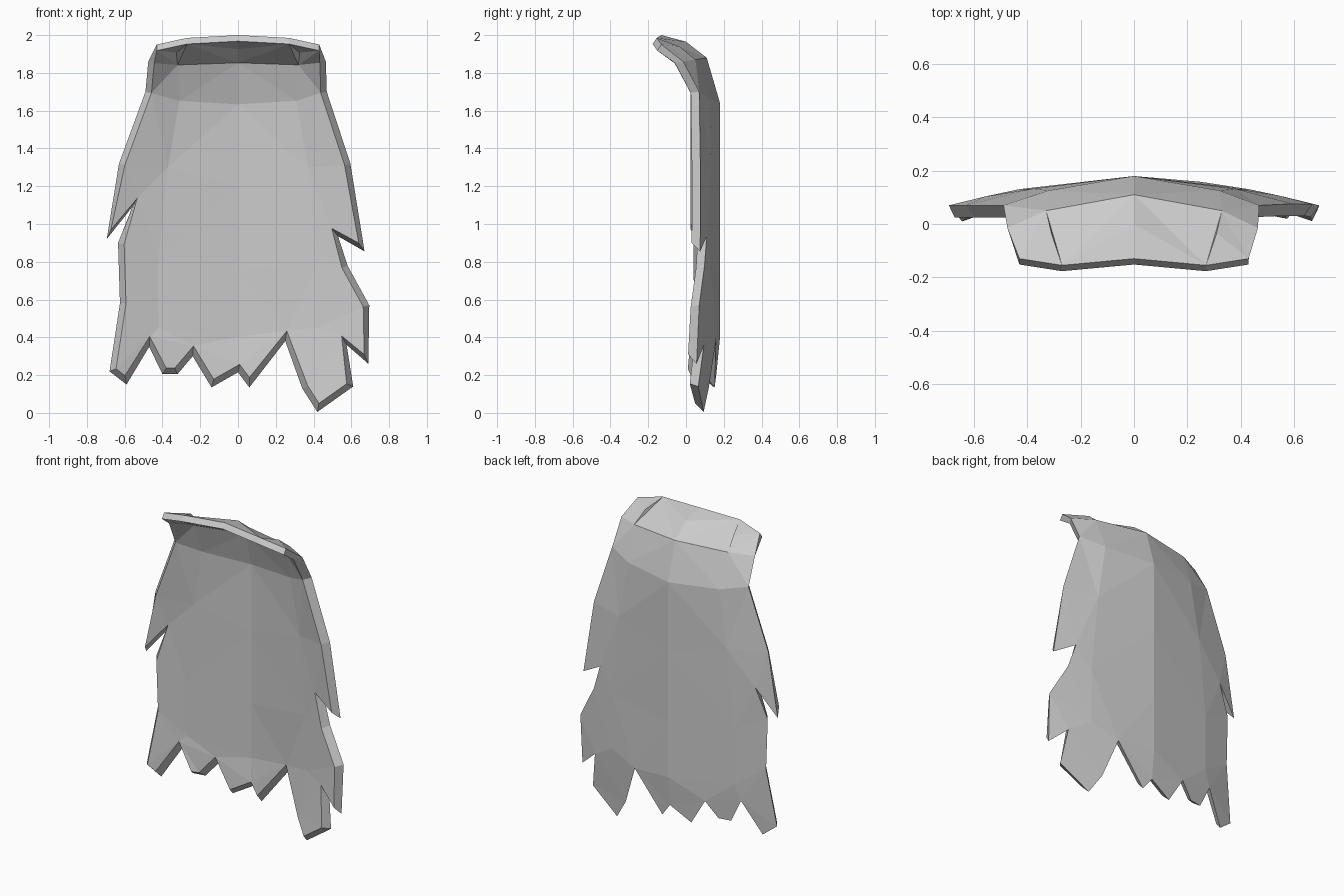
import bpy, bmesh
from mathutils import Vector
from mathutils.geometry import delaunay_2d_cdt

if "Cube" in bpy.data.objects:
    bpy.data.objects.remove(bpy.data.objects["Cube"])

THICK, INSET = 0.045, 0.032

# Ragged cloth silhouette (x, z), clockwise from the top left corner
outline = [(-.43, 1.95), (-.27, 1.985), (0, 2.0), (.27, 1.985), (.43, 1.95),
           (.465, 1.86), (.47, 1.70), (.595, 1.32), (.67, .855), (.53, .935),
           (.58, .78), (.695, .57), (.69, .26), (.575, .36), (.61, .14),
           (.42, .005), (.34, .13), (.25, .38), (.06, .135), (0, .215),
           (-.14, .135), (-.24, .30), (-.32, .205), (-.40, .205), (-.47, .35),
           (-.59, .15), (-.68, .22), (-.625, .58), (-.635, .90), (-.56, 1.09),
           (-.695, .92), (-.63, 1.32), (-.49, 1.70), (-.475, 1.86)]

# Inner points: centre ridge, collar folds and soft creases
ridge = [(0, 1.965), (0, 1.88), (0, 1.64), (0, 1.2), (0, .75), (0, .4)]
sides = [(s * x, z) for x, z in
         [(.31, 1.94), (.33, 1.87), (.32, 1.66), (.38, 1.3), (.43, .8), (.43, .45)]
         for s in (-1, 1)]

# Depth of the forward-folding collar, keyed by (|x|, z)
collar = {(.43, 1.95): -.13, (.27, 1.985): -.155, (0, 2.0): -.13,
          (.465, 1.86): -.015, (.475, 1.86): -.015, (0, 1.965): 0.0,
          (.31, 1.94): -.035, (.33, 1.87): .05, (0, 1.88): .11}


def depth(x, z):
    """Back surface: a soft ridge in the middle, falling to the side edges."""
    key = (abs(x), z)
    if key in collar:
        return collar[key]
    half = min(.69, max(.47, .47 + (1.7 - z) * .38))
    u = min(1, abs(x) / half)
    return .18 - .11 * u ** 1.7 - .1 * max(0, .4 - z)


def inset_vector(i):
    """Inward step in the x-z plane for outline point i."""
    p = [Vector(outline[(i + k) % len(outline)]) for k in (-1, 0, 1)]
    a, b = (p[1] - p[0]).normalized(), (p[2] - p[1]).normalized()
    na, nb = Vector((a.y, -a.x)), Vector((b.y, -b.x))
    m = (na + nb).normalized()
    return m * INSET * min(1.7, 1 / max(.2, m.dot(na)))


def make_cape():
    n = len(outline)
    pts = outline + ridge + sides
    idx = {p: i for i, p in enumerate(pts)}
    # Keep the silhouette, the centre ridge and the collar folds as edges
    chains = [[(0, 2.0)] + ridge + [(0, .215)]]
    chains.append([(-.475, 1.86), (-.33, 1.87), (0, 1.88), (.33, 1.87), (.465, 1.86)])
    chains.append([(-.49, 1.70), (-.32, 1.66), (0, 1.64), (.32, 1.66), (.47, 1.70)])
    edges = [(idx[a], idx[b]) for c in chains for a, b in zip(c, c[1:])]
    loop = list(reversed(range(n)))
    res = delaunay_2d_cdt([Vector(p) for p in pts], edges, [loop], 1, 1e-5)
    source = [o[0] for o in res[3]]
    tris = [[source[v] for v in f] for f in res[2]]

    bm = bmesh.new()
    back = [bm.verts.new((x, depth(x, z), z)) for x, z in pts]
    for t in tris:
        a, b, c = (Vector(pts[i]) for i in t)
        ccw = (b - a).cross(c - a) > 0
        bm.faces.new([back[i] for i in (reversed(t) if ccw else t)])
    bm.normal_update()

    # Lining: pushed inward, with its ragged border slightly smaller
    front = []
    for i, v in enumerate(back):
        co = v.co - v.normal * THICK
        if i < n and pts[i][1] < 1.9:
            d = inset_vector(i)
            co = Vector((v.co.x + d.x, v.co.y - THICK, v.co.z + d.y))
        elif i < n:
            co = v.co + Vector((0, -.022, -.032))
        front.append(bm.verts.new(co))
    for t in tris:
        a, b, c = (Vector(pts[i]) for i in t)
        ccw = (b - a).cross(c - a) > 0
        bm.faces.new([front[i] for i in (t if ccw else reversed(t))])

    # Thick border joining both layers
    for i in range(n):
        j = (i + 1) % n
        bm.faces.new((back[i], back[j], front[j], front[i]))
    bmesh.ops.recalc_face_normals(bm, faces=bm.faces)

    mesh = bpy.data.meshes.new("tattered_cape")
    bm.to_mesh(mesh)
    bm.free()
    obj = bpy.data.objects.new("tattered_cape", mesh)
    bpy.context.collection.objects.link(obj)
    return obj


grey = bpy.data.materials.new("cloth_grey")
grey.diffuse_color = (.6, .6, .6, 1)
grey.use_nodes = True
grey.node_tree.nodes["Principled BSDF"].inputs["Base Color"].default_value = grey.diffuse_color
make_cape().data.materials.append(grey)
